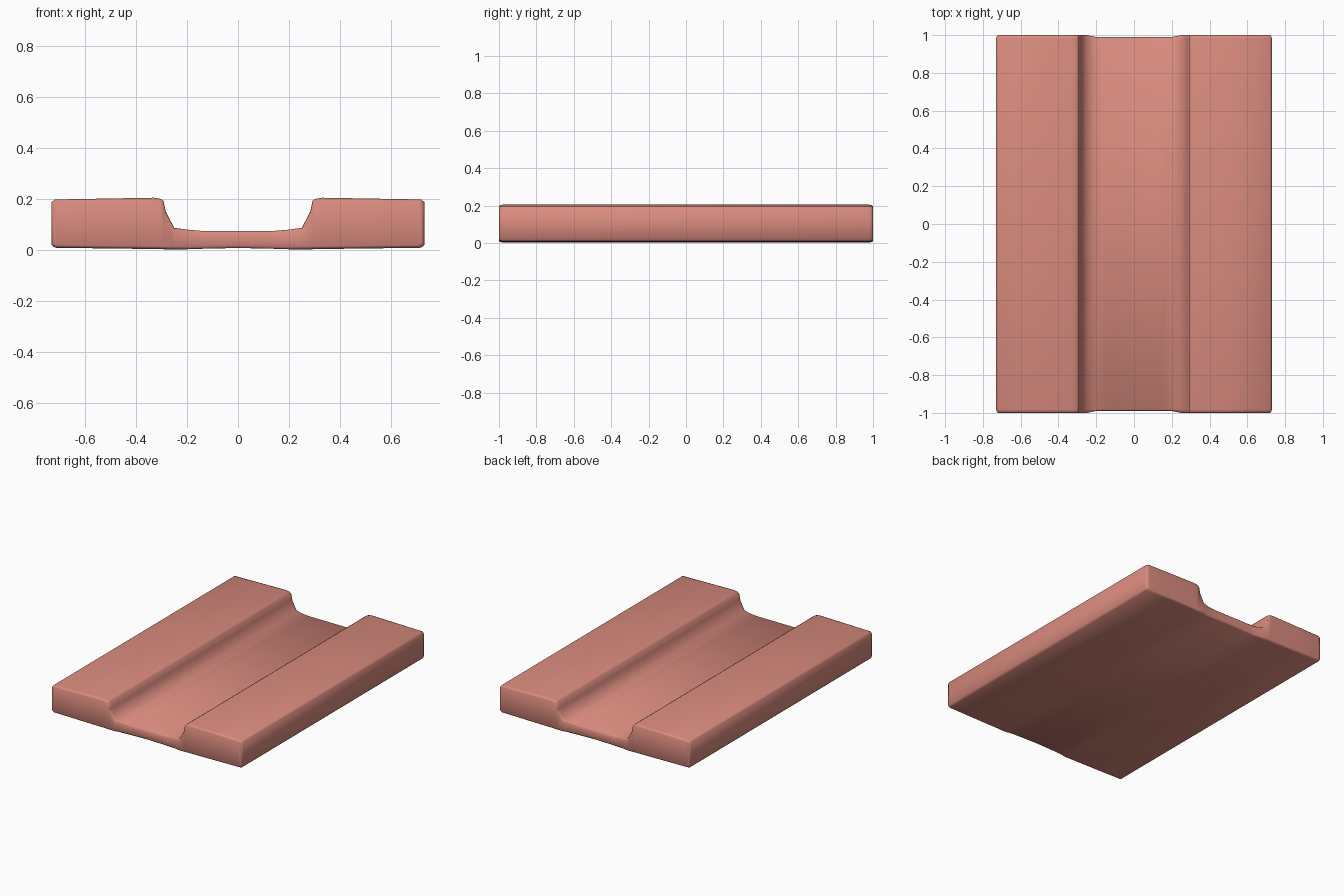
import bpy, bmesh

if "Cube" in bpy.data.objects:
    bpy.data.objects.remove(bpy.data.objects["Cube"])

# Half of the cross-section, centre outwards: x, top z, bottom z
HALF = [(0.0, 0.075, 0.008), (0.14, 0.075, 0.005), (0.20, 0.080, 0.003),
        (0.25, 0.087, 0.003), (0.283, 0.150, 0.003), (0.292, 0.193, 0.003),
        (0.305, 0.201, 0.004), (0.33, 0.205, 0.004), (0.50, 0.202, 0.006),
        (0.718, 0.198, 0.009), (0.73, 0.188, 0.020)]
COLS = [(-x, t, b) for x, t, b in HALF[:0:-1]] + HALF


def section(bm, y, inset):
    """One closed ring of the slab; inset rings form the rounded ends."""
    top, bottom = [], []
    for x, t, b in COLS:
        yy = y
        if inset and abs(x) < 0.22:          # channel floor stops a bit short
            yy = y * 0.99
        xx = x * (1 - inset / 0.73) if abs(x) > 0.7 else x
        top.append(bm.verts.new((xx, yy, t - inset)))
        bottom.append(bm.verts.new((xx, yy, b + inset)))
    return top, bottom


bm = bmesh.new()
rings = [section(bm, y, i) for y, i in
         ((-1.0, 0.011), (-0.996, 0.004), (-0.982, 0.0),
          (0.982, 0.0), (0.996, 0.004), (1.0, 0.011))]

# Skin along the length
for (t0, b0), (t1, b1) in zip(rings, rings[1:]):
    loop0, loop1 = t0 + b0[::-1], t1 + b1[::-1]
    n = len(loop0)
    for i in range(n):
        j = (i + 1) % n
        bm.faces.new((loop0[i], loop0[j], loop1[j], loop1[i]))

# End caps
for t, b in (rings[0], rings[-1]):
    for i in range(len(t) - 1):
        bm.faces.new((t[i], t[i + 1], b[i + 1], b[i]))

bmesh.ops.recalc_face_normals(bm, faces=bm.faces)
for f in bm.faces:
    f.smooth = True

mesh = bpy.data.meshes.new("channel_slab")
bm.to_mesh(mesh)
bm.free()
mat = bpy.data.materials.new("terracotta_pink")
mat.diffuse_color = (0.70, 0.26, 0.21, 1)
mat.use_nodes = True
mat.node_tree.nodes["Principled BSDF"].inputs["Base Color"].default_value = mat.diffuse_color
mesh.materials.append(mat)
slab = bpy.data.objects.new("channel_slab", mesh)
bpy.context.collection.objects.link(slab)
